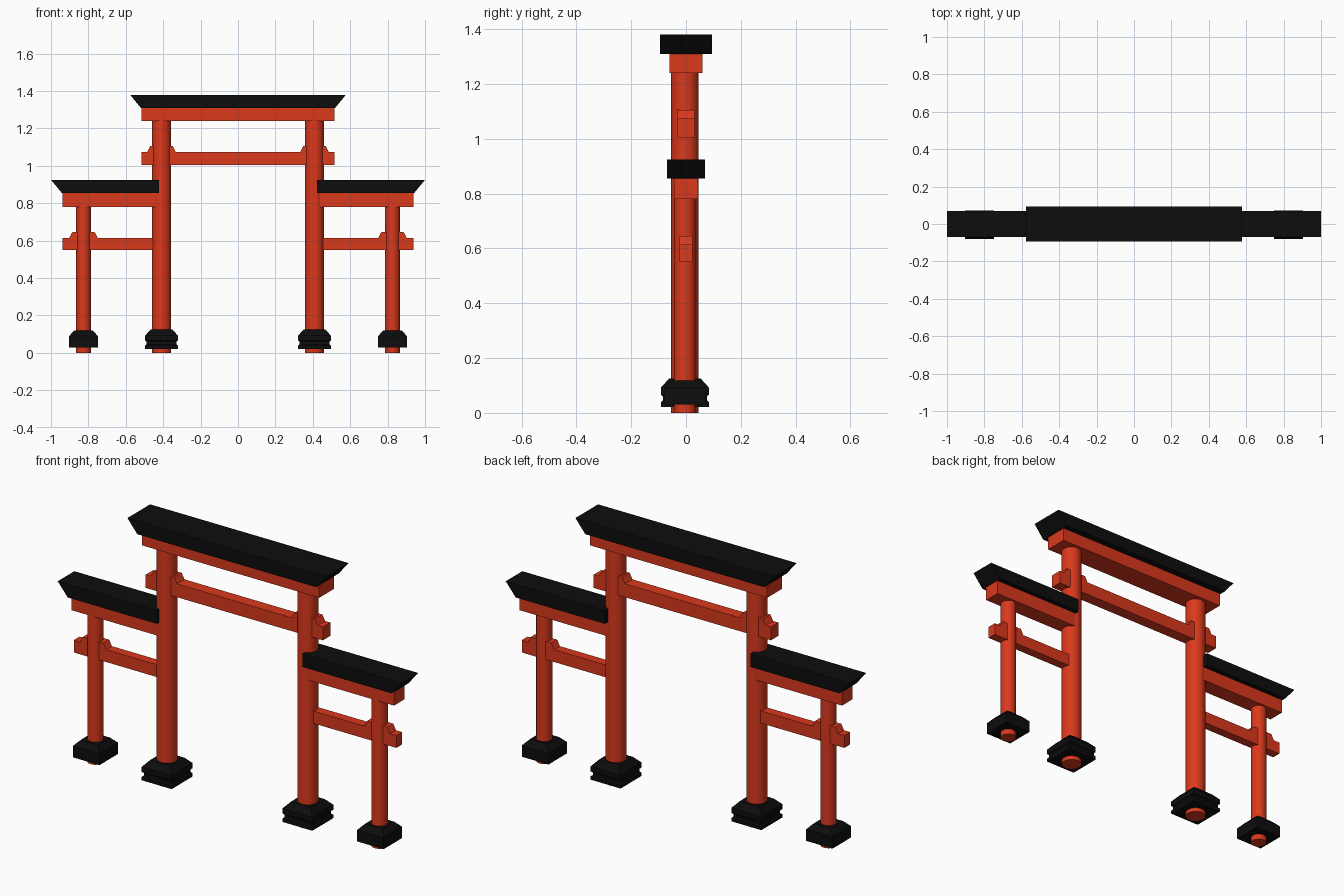
import bpy, bmesh, math

if "Cube" in bpy.data.objects:
    bpy.data.objects.remove(bpy.data.objects["Cube"])


def material(name, color):
    m = bpy.data.materials.new(name)
    m.diffuse_color = color
    m.use_nodes = True
    m.node_tree.nodes["Principled BSDF"].inputs["Base Color"].default_value = m.diffuse_color
    return m


RED = material("red_lacquer", (0.70, 0.04, 0.012, 1))
BLACK = material("black_lacquer", (0.004, 0.004, 0.004, 1))


def finish(name, bm, mat, mirror, smooth=False):
    bmesh.ops.recalc_face_normals(bm, faces=bm.faces)
    mesh = bpy.data.meshes.new(name)
    bm.to_mesh(mesh)
    bm.free()
    mesh.materials.append(mat)
    ob = bpy.data.objects.new(name, mesh)
    bpy.context.collection.objects.link(ob)
    if smooth:
        bpy.ops.object.select_all(action='DESELECT')
        ob.select_set(True)
        bpy.context.view_layer.objects.active = ob
        bpy.ops.object.shade_smooth_by_angle(angle=math.radians(40))
    if mirror:
        ob.modifiers.new("mirror_x", 'MIRROR').use_mirror_merge = False
    return ob


def extrude_y(name, profile, half_y, mat, mirror=False):
    """Extrude an (x, z) outline symmetrically along y."""
    bm = bmesh.new()
    face = bm.faces.new([bm.verts.new((x, -half_y, z)) for x, z in profile])
    new = bmesh.ops.extrude_face_region(bm, geom=[face])["geom"]
    bmesh.ops.translate(bm, vec=(0, 2 * half_y, 0),
                        verts=[v for v in new if isinstance(v, bmesh.types.BMVert)])
    return finish(name, bm, mat, mirror)


def bar(name, x0, x1, z0, z1, half_y, mirror=False):
    return extrude_y(name, [(x0, z0), (x1, z0), (x1, z1), (x0, z1)], half_y, RED, mirror)


def stack(name, cx, sides, rings, mat, turn=0.0, smooth=False):
    """Stack regular rings (radius, z) around a vertical axis, capped at both ends."""
    bm = bmesh.new()
    loops = []
    for r, z in rings:
        angles = [turn + 2 * math.pi * i / sides for i in range(sides)]
        loops.append([bm.verts.new((cx + r * math.cos(a), -0.004 + r * math.sin(a), z))
                      for a in angles])
    for a, b in zip(loops, loops[1:]):
        for i in range(sides):
            j = (i + 1) % sides
            bm.faces.new((a[i], a[j], b[j], b[i]))
    bm.faces.new(loops[0])
    bm.faces.new(loops[-1])
    return finish(name, bm, mat, True, smooth)


def square_base(name, cx, steps):
    stack(name, cx, 4, [(h * math.sqrt(2), z) for h, z in steps], BLACK, math.pi / 4)


def wedge(name, cx, z0, z1, half_y):
    pts = [(cx - 0.076, z0), (cx + 0.076, z0), (cx + 0.06, z1), (cx - 0.06, z1)]
    extrude_y(name, pts, half_y, RED, True)


MAIN, SIDE = 0.409, 0.826

# Round posts
stack("main_post", MAIN, 32, [(0.05, 0), (0.05, 1.25)], RED, smooth=True)
stack("side_post", SIDE, 32, [(0.039, 0), (0.039, 0.79)], RED, smooth=True)

# Square black footings
square_base("main_footing", MAIN, [(0.087, 0.022), (0.087, 0.04), (0.08, 0.046),
                                   (0.08, 0.06), (0.087, 0.066), (0.087, 0.093), (0.058, 0.125)])
square_base("side_footing", SIDE, [(0.077, 0.03), (0.077, 0.09), (0.05, 0.119)])

# Central gate: lintel, roof cap, tie beam and wedges
bar("main_lintel", -0.515, 0.515, 1.24, 1.31, 0.061)
extrude_y("main_roof", [(-0.52, 1.31), (0.52, 1.31), (0.577, 1.38), (-0.577, 1.38)], 0.094, BLACK)
bar("main_tie_beam", -0.515, 0.515, 1.005, 1.075, 0.031)
wedge("main_wedge", MAIN, 1.075, 1.105, 0.031)

# Side gates: lintel, roof cap, tie beam and wedges
bar("side_lintel", 0.425, 0.938, 0.78, 0.855, 0.044, True)
extrude_y("side_roof", [(0.423, 0.855), (0.942, 0.855), (1.0, 0.925), (0.423, 0.925)],
          0.069, BLACK, True)
bar("side_tie_beam", 0.41, 0.938, 0.55, 0.615, 0.024, True)
wedge("side_wedge", SIDE, 0.615, 0.645, 0.024)
